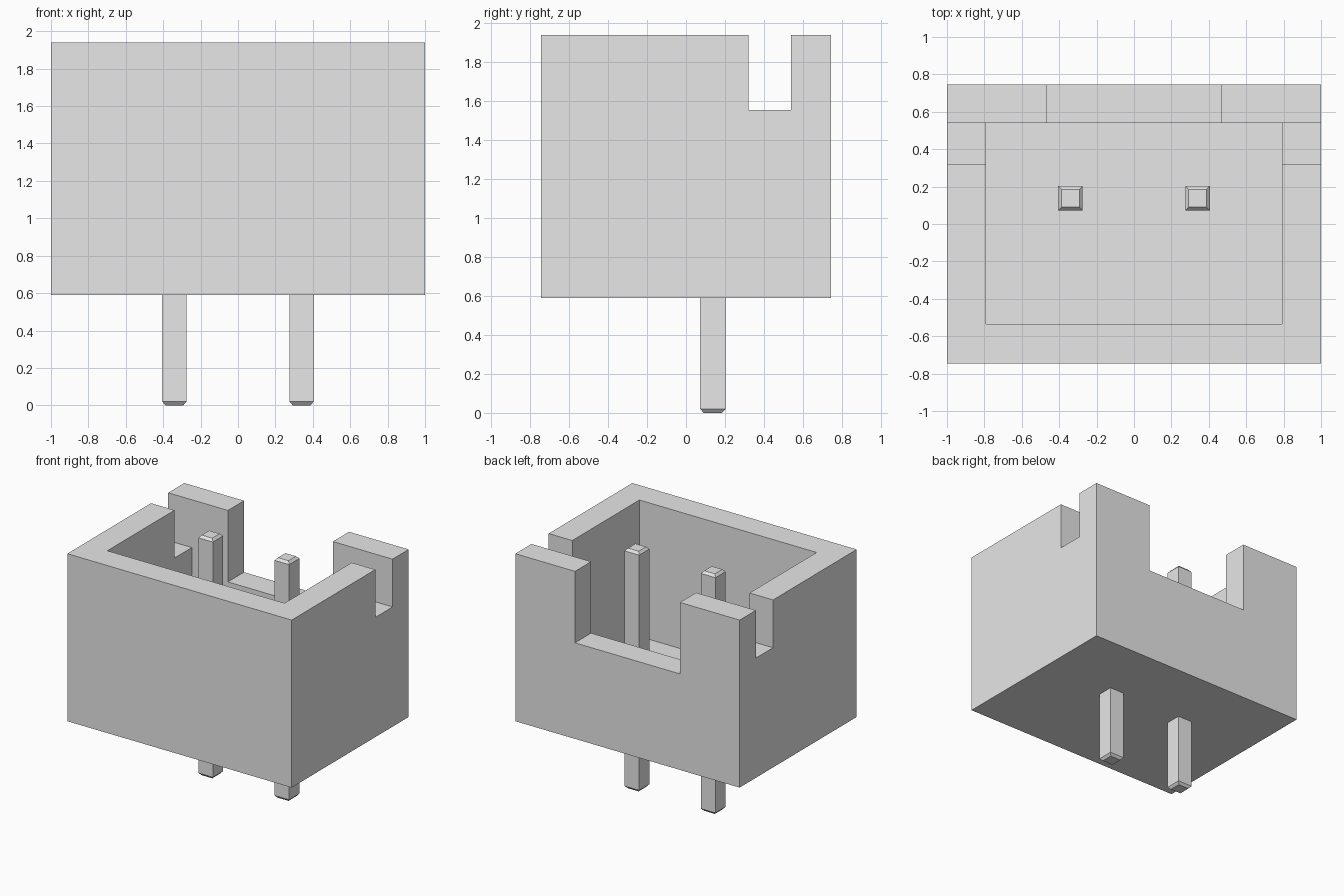
import bpy
import bmesh
from mathutils import Vector

old = bpy.data.objects.get("Cube")
if old:
    bpy.data.objects.remove(old, do_unlink=True)

grey = bpy.data.materials.new("light_grey")
grey.use_nodes = True
colour = (0.8, 0.8, 0.8, 1)
grey.diffuse_color = colour
grey.node_tree.nodes["Principled BSDF"].inputs["Base Color"].default_value = colour


def box(name, low, high, tip=None):
    """Box between two corners; tip = (inset, height) tapers both z ends."""
    low, high = Vector(low), Vector(high)
    bm = bmesh.new()
    bmesh.ops.create_cube(bm, size=1)
    for v in bm.verts:
        v.co = (low + high) / 2 + v.co * (high - low)
    bm.normal_update()
    if tip:
        ends = [f for f in bm.faces if abs(f.normal.z) > 0.9]
        bmesh.ops.inset_individual(bm, faces=ends, thickness=tip[0], depth=tip[1])
    mesh = bpy.data.meshes.new(name)
    bm.to_mesh(mesh)
    bm.free()
    mesh.materials.append(grey)
    obj = bpy.data.objects.new(name, mesh)
    bpy.context.collection.objects.link(obj)
    return obj


def cut(target, low, high):
    """Subtract a box from the target."""
    cutter = box("cutter", low, high)
    cutter.hide_render = True
    mod = target.modifiers.new("cut", "BOOLEAN")
    mod.operation = "DIFFERENCE"
    mod.solver = "EXACT"
    mod.object = cutter
    bpy.context.view_layer.objects.active = target
    bpy.ops.object.modifier_apply(modifier=mod.name)
    bpy.data.objects.remove(cutter, do_unlink=True)


# Open-topped housing
housing = box("housing", (-1, -0.745, 0.59), (1, 0.745, 1.94))
# Inner cavity
cut(housing, (-0.79, -0.535, 0.84), (0.79, 0.54, 2.2))
# Slots in both side walls, next to the back wall
cut(housing, (-1.2, 0.32, 1.555), (1.2, 0.54, 2.2))
# Wide opening in the back wall
cut(housing, (-0.468, 0.45, 1.364), (0.468, 0.9, 2.2))

# Two square contact pins with tapered tips
for side, x in (("left", 0.34), ("right", -0.34)):
    box(side + "_pin", (x - 0.065, 0.073, 0.02), (x + 0.065, 0.203, 1.915),
        tip=(0.025, 0.02))
